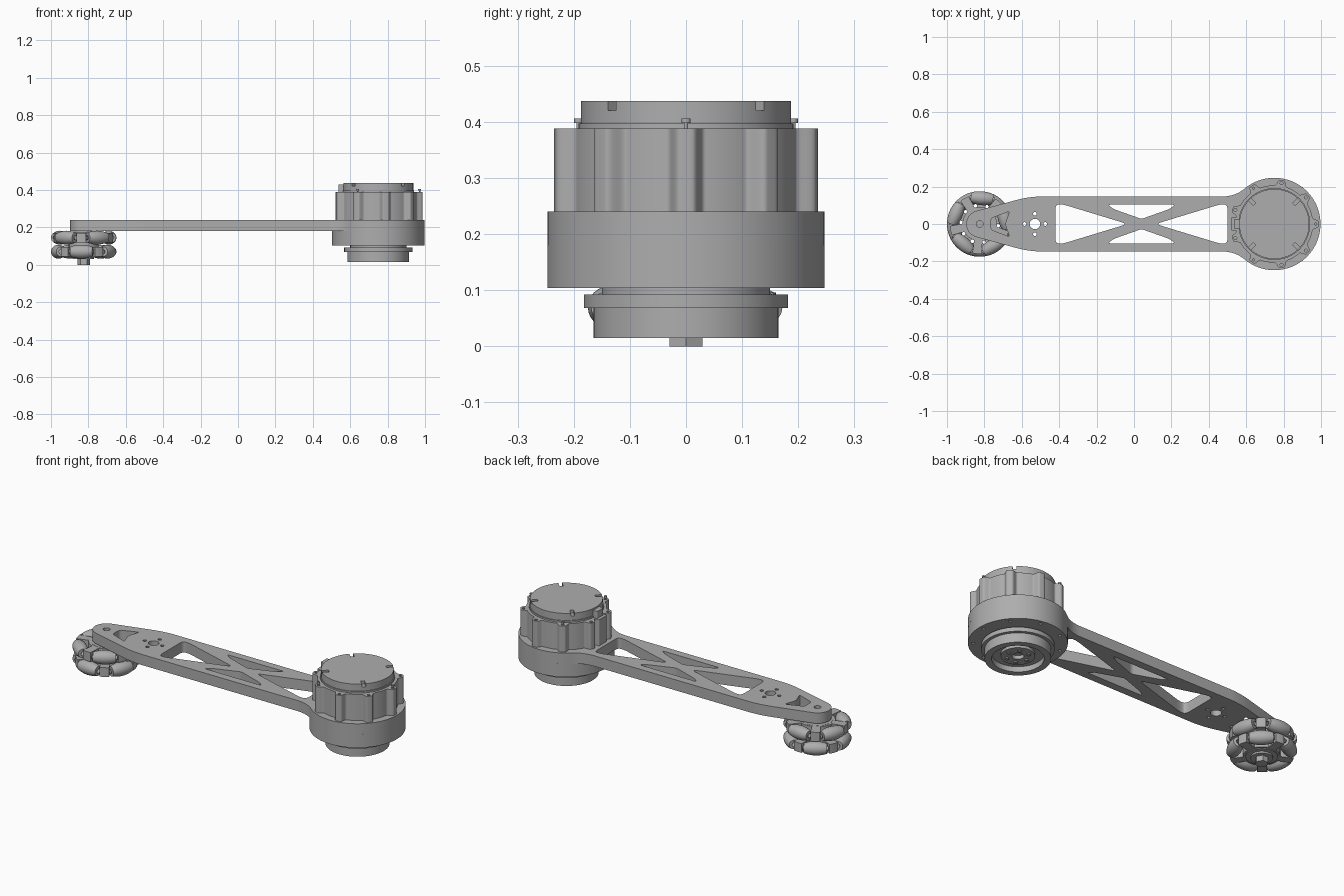
import bpy, bmesh
from math import sin, cos, radians, pi, sqrt
from mathutils import Matrix, Vector

if "Cube" in bpy.data.objects:
    bpy.data.objects.remove(bpy.data.objects["Cube"])

metal = bpy.data.materials.new("grey_metal")
metal.use_nodes = True
GREY = (0.42, 0.42, 0.42, 1)
metal.diffuse_color = GREY
metal.node_tree.nodes["Principled BSDF"].inputs["Base Color"].default_value = GREY

MOTOR_X, WHEEL_X, RING_R = 0.75, -0.825, 0.247


def finish(ob):
    ob.data.materials.clear()
    ob.data.materials.append(metal)
    bpy.ops.object.select_all(action="DESELECT")
    ob.select_set(True)
    bpy.context.view_layer.objects.active = ob
    bpy.ops.object.shade_smooth_by_angle(angle=radians(32))
    return ob


def polar(x, y, r, a):
    return (x + r * cos(radians(a)), y + r * sin(radians(a)))


def arc(x, y, r, a0, a1, n):
    return [polar(x, y, r, a0 + (a1 - a0) * i / n) for i in range(n + 1)]


def circle(x, y, r, n=20):
    return arc(x, y, r, 0, 360, n)[:-1]


def bend(a, b, c, n=8):
    a, b, c = Vector(a), Vector(b), Vector(c)
    return [tuple(a.lerp(b, i / n).lerp(b.lerp(c, i / n), i / n)) for i in range(n + 1)]


def rounded(points, size):
    out = []
    for i, p in enumerate(points):
        p = Vector(p)
        near = []
        for q in (points[i - 1], points[(i + 1) % len(points)]):
            d = Vector(q) - p
            near.append(p + d.normalized() * min(size, d.length * 0.45))
        out += bend(near[0], p, near[1], 6)
    return out


def slab(name, loops, z0, z1):
    """Extruded flat outline; loops after the first are holes."""
    cu = bpy.data.curves.new(name, "CURVE")
    cu.dimensions, cu.fill_mode, cu.extrude = "2D", "BOTH", (z1 - z0) / 2
    for pts in loops:
        s = cu.splines.new("POLY")
        s.points.add(len(pts) - 1)
        for p, (x, y) in zip(s.points, pts):
            p.co = (x, y, 0, 1)
        s.use_cyclic_u = True
    ob = bpy.data.objects.new(name, cu)
    bpy.context.collection.objects.link(ob)
    ob.location.z = (z0 + z1) / 2
    bpy.ops.object.select_all(action="DESELECT")
    ob.select_set(True)
    bpy.context.view_layer.objects.active = ob
    bpy.ops.object.convert(target="MESH")
    return finish(bpy.context.view_layer.objects.active)


def lathe(name, profile, matrix, steps=64):
    """Solid of revolution about local z."""
    bm = bmesh.new()
    vs = [bm.verts.new((r, 0, z)) for r, z in profile]
    edges = [bm.edges.new(pair) for pair in zip(vs, vs[1:])]
    bmesh.ops.spin(bm, geom=vs + edges, axis=(0, 0, 1), cent=(0, 0, 0),
                   angle=2 * pi, steps=steps)
    bmesh.ops.remove_doubles(bm, verts=bm.verts, dist=1e-5)
    bmesh.ops.recalc_face_normals(bm, faces=bm.faces)
    me = bpy.data.meshes.new(name)
    bm.to_mesh(me)
    bm.free()
    ob = bpy.data.objects.new(name, me)
    bpy.context.collection.objects.link(ob)
    ob.matrix_world = matrix
    return finish(ob)


def rod(name, x, y, r, z0, z1, steps=20):
    return lathe(name, [(0, z0), (r, z0), (r, z1), (0, z1)],
                 Matrix.Translation((x, y, 0)), steps)


# Arm plate: half outline mirrored, with truss windows and holes
upper = arc(WHEEL_X, 0, 0.072, 180, 105, 8)
upper += bend((-0.63, 0.128), (-0.56, 0.147), (-0.49, 0.147))
upper += bend((0.47, 0.147), (0.541, 0.147), (0.591, 0.189))
upper += arc(MOTOR_X, 0, RING_R, 128, 0, 32)
outline = upper + [(x, -y) for x, y in upper[-2:0:-1]]
holes = [circle(WHEEL_X, 0, 0.018),
         rounded([(-0.765, -0.03), (-0.665, -0.068), (-0.69, 0), (-0.665, 0.068),
                  (-0.765, 0.03)], 0.014),
         circle(-0.53, 0, 0.028)]
holes += [circle(*polar(-0.53, 0, 0.055, a), 0.01, 10) for a in (0, 90, 180, 270)]
for side in (-1, 1):
    mid = 0.04
    holes.append(rounded([(mid + side * 0.075, 0), (mid + side * 0.42, 0.105),
                          (mid + side * 0.46, 0.105), (mid + side * 0.46, -0.105),
                          (mid + side * 0.42, -0.105)], 0.03))
    holes.append(rounded([(mid - 0.18, side * 0.103), (mid + 0.18, side * 0.103),
                          (mid + 0.15, side * 0.08), (mid, side * 0.027),
                          (mid - 0.15, side * 0.08)], 0.014))
slab("arm_plate", [outline] + holes, 0.18, 0.24)

# Gearbox ring below the plate, with screw holes
bolts = [polar(MOTOR_X, 0, 0.221, 40 * i) for i in range(9)]
slab("gearbox_ring", [circle(MOTOR_X, 0, RING_R, 96)]
     + [circle(x, y, 0.009, 10) for x, y in bolts], 0.104, 0.18)


# Motor housing with nine rounded screw bosses
def housing_radius(a):
    d = abs((a + 20) % 40 - 20)
    t = min(1, max(0, (9 - d) / 6))
    return 0.207 + 0.03 * t * t * (3 - 2 * t)


slab("motor_housing", [[polar(MOTOR_X, 0, housing_radius(a), a) for a in range(0, 360, 1)]]
     + [circle(x, y, 0.008, 10) for x, y in bolts], 0.24, 0.388)
for i in (0, 3, 6):
    rod("housing_screw", *bolts[i], 0.004, 0.36, 0.4)
    rod("housing_screw_head", *bolts[i], 0.008, 0.398, 0.406)

# Cable connector on the arm side of the motor
for name, x0, x1, w, z0, z1 in (("connector_block", 0.52, 0.57, 0.036, 0.24, 0.388),
                                ("connector_tab", 0.537, 0.575, 0.028, 0.388, 0.428)):
    slab(name, [rounded([(x0, -w), (x1, -w), (x1, w), (x0, w)], 0.006)], z0, z1)

# Motor cap with four rim notches
rod("cap_seat", MOTOR_X, 0, 0.192, 0.388, 0.397, 96)
rod("cap_body", MOTOR_X, 0, 0.187, 0.397, 0.42, 96)
rim = []
for c in (45, 135, 225, 315):
    rim += [polar(MOTOR_X, 0, 0.15, c - 3.9), polar(MOTOR_X, 0, 0.15, c + 3.9)]
    rim += arc(MOTOR_X, 0, 0.187, c + 3.1, c + 86.9, 24)
slab("cap_top", [rim], 0.42, 0.437)

# Output flange under the gearbox
lathe("output_flange",
      [(0, 0.05), (0.03, 0.05), (0.03, 0.03), (0.085, 0.03), (0.085, 0.045),
       (0.13, 0.045), (0.13, 0.015), (0.165, 0.015), (0.165, 0.068), (0.182, 0.068),
       (0.182, 0.092), (0.15, 0.092), (0.15, 0.11), (0, 0.11)],
      Matrix.Translation((MOTOR_X, 0, 0)), 96)
for a in range(0, 360, 60):
    rod("flange_screw", *polar(MOTOR_X, 0, 0.058, a), 0.011, 0.024, 0.035, 12)

# Wheel hub and hexagonal axle
lathe("wheel_hub", [(0, 0.03), (0.055, 0.03), (0.055, 0.04), (0.08, 0.04), (0.08, 0.172),
                    (0.055, 0.172), (0.055, 0.18), (0, 0.18)],
      Matrix.Translation((WHEEL_X, 0, 0)), 48)
slab("hex_axle", [circle(WHEEL_X, 0, 0.034, 6)], 0, 0.18)

# Barrel rollers in two staggered rows, held by spoked carriers
half, centre_r, wheel_r = 0.06, 0.138, 0.175
barrel = [(0.012, -half - 0.006), (0.012, -half)]
for i in range(-6, 7):
    z = half * i / 6
    barrel.append((sqrt(wheel_r ** 2 - z * z) - centre_r, z))
barrel += [(0.012, half), (0.012, half + 0.006)]
for row, (z, start) in enumerate(((0.145, 85), (0.07, 49))):
    star = []
    for i in range(5):
        a = start + 72 * i
        x, y = polar(WHEEL_X, 0, centre_r, a)
        lathe("roller", barrel, Matrix.Translation((x, y, z))
              @ Matrix.Rotation(radians(a), 4, "Z") @ Matrix.Rotation(pi / 2, 4, "X"), 24)
        star += arc(WHEEL_X, 0, 0.092, a - 22, a + 22, 8)
        star += arc(WHEEL_X, 0, 0.16, a + 27, a + 45, 4)
    slab("roller_carrier", [star], z - 0.026, z + 0.026)
